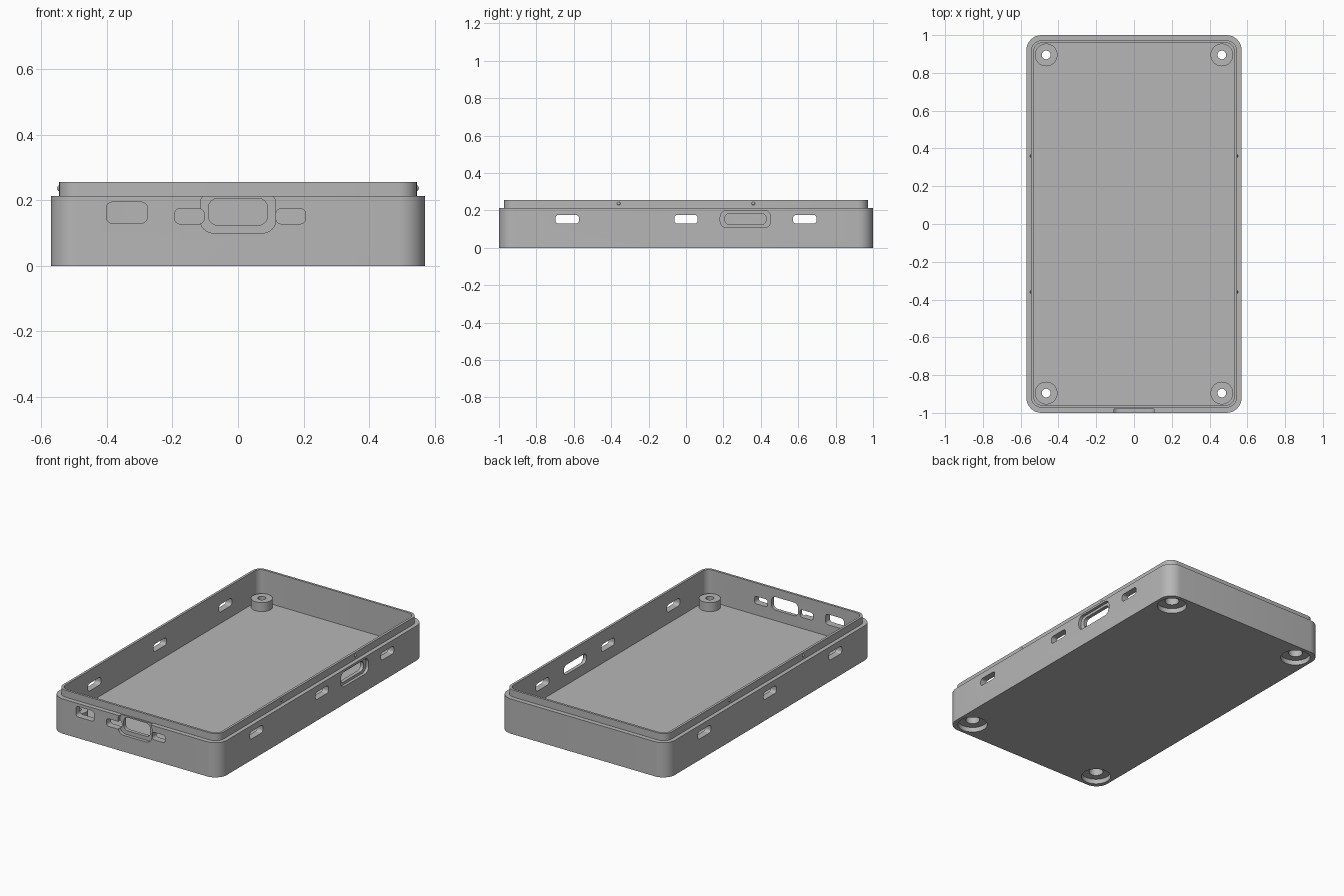
import bpy, bmesh, math
from mathutils import Matrix, Vector

old = bpy.data.objects.get("Cube")
if old:
    bpy.data.objects.remove(old, do_unlink=True)

grey = bpy.data.materials.new("plain grey")
grey.use_nodes = True
grey.diffuse_color = (0.47, 0.47, 0.47, 1)
grey.node_tree.nodes["Principled BSDF"].inputs["Base Color"].default_value = grey.diffuse_color


def rounded_loop(hx, hy, r, z, steps=8):
    """Rounded rectangle of half sizes hx, hy at height z."""
    points = []
    for k, (sx, sy) in enumerate([(1, 1), (-1, 1), (-1, -1), (1, -1)]):
        for i in range(steps + 1):
            a = math.pi / 2 * (k + i / steps)
            points.append(Vector((sx * (hx - r) + r * math.cos(a),
                                  sy * (hy - r) + r * math.sin(a), z)))
    return points


def loft(name, loops, matrix=Matrix()):
    """Skin a list of equal loops and cap both ends."""
    bm = bmesh.new()
    rings = [[bm.verts.new(matrix @ p) for p in loop] for loop in loops]
    for a, b in zip(rings, rings[1:]):
        for i in range(len(a)):
            j = (i + 1) % len(a)
            bm.faces.new((a[i], a[j], b[j], b[i]))
    bm.faces.new(rings[0][::-1])
    bm.faces.new(rings[-1])
    bmesh.ops.recalc_face_normals(bm, faces=bm.faces)
    mesh = bpy.data.meshes.new(name)
    bm.to_mesh(mesh)
    bm.free()
    mesh.materials.append(grey)
    obj = bpy.data.objects.new(name, mesh)
    bpy.context.collection.objects.link(obj)
    return obj


def cylinder(name, x, y, r, z0, z1):
    loops = [[Vector((x + r * math.cos(math.tau * i / 40), y + r * math.sin(math.tau * i / 40), z))
              for i in range(40)] for z in (z0, z1)]
    return loft(name, loops)


def wall_cutter(side, at, z0, z1, width, r, depth=(-0.1, 0.1)):
    """Rounded slot through the front, left or right wall, centred at a place along it."""
    loops = [rounded_loop(width / 2, (z1 - z0) / 2, r, d) for d in depth]
    turn = {"front": 0, "left": math.pi / 2, "right": -math.pi / 2}[side]
    spot = {"front": (at, -1), "left": (0.57, at), "right": (-0.57, at)}[side]
    matrix = (Matrix.Translation((*spot, (z0 + z1) / 2)) @ Matrix.Rotation(turn, 4, "Z")
              @ Matrix.Rotation(math.pi / 2, 4, "X"))
    return loft("cutter", loops, matrix)


def combine(target, tool, operation):
    mod = target.modifiers.new(operation.lower(), "BOOLEAN")
    mod.operation, mod.object, mod.solver = operation, tool, "EXACT"
    bpy.context.view_layer.objects.active = target
    bpy.ops.object.modifier_apply(modifier=mod.name)
    bpy.data.objects.remove(tool, do_unlink=True)


# Tray: outer wall, ledge, raised lip, cavity and floor
tray = loft("case_tray", [
    rounded_loop(0.57, 1.0, 0.08, 0),
    rounded_loop(0.57, 1.0, 0.08, 0.213),
    rounded_loop(0.545, 0.972, 0.055, 0.213),
    rounded_loop(0.545, 0.972, 0.055, 0.256),
    rounded_loop(0.53, 0.958, 0.042, 0.256),
    rounded_loop(0.53, 0.958, 0.042, 0.06)])

# Screw bosses with stepped holes from below
corners = [(x, y) for x in (-0.465, 0.465) for y in (-0.895, 0.895)]
for x, y in corners:
    combine(tray, cylinder("boss", x, y, 0.06, 0.045, 0.115), "UNION")
for x, y in corners:
    for r, z0, z1 in ((0.085, -0.05, 0.03), (0.04, -0.06, 0.08), (0.023, -0.07, 0.2)):
        combine(tray, cylinder("cutter", x, y, r, z0, z1), "DIFFERENCE")

# Vent slots along both long sides
for side in ("left", "right"):
    for y in (-0.635, 0, 0.635):
        combine(tray, wall_cutter(side, y, 0.13, 0.176, 0.125, 0.016), "DIFFERENCE")

# Port openings with shallow outer recesses, plus button slots on the front
openings = [
    ("front", 0, 0.1, 0.228, 0.23, 0.04, (-0.02, 0.1)),
    ("front", 0, 0.124, 0.205, 0.18, 0.028, (-0.1, 0.1)),
    ("front", -0.148, 0.128, 0.174, 0.09, 0.016, (-0.1, 0.1)),
    ("front", 0.161, 0.128, 0.174, 0.09, 0.016, (-0.1, 0.1)),
    ("front", -0.339, 0.13, 0.194, 0.125, 0.018, (-0.1, 0.1)),
    ("left", 0.318, 0.108, 0.2, 0.27, 0.035, (-0.018, 0.1)),
    ("left", 0.318, 0.124, 0.184, 0.22, 0.026, (-0.1, 0.1))]
for opening in openings:
    combine(tray, wall_cutter(*opening), "DIFFERENCE")

# Small snap bumps on the lip
bumps = []
for sx in (-1, 1):
    for y in (-0.36, 0.36):
        bpy.ops.mesh.primitive_uv_sphere_add(segments=16, ring_count=10, radius=0.01,
                                             location=(sx * 0.541, y, 0.237))
        bump = bpy.context.object
        bump.name = "snap_bump"
        bump.data.materials.append(grey)
        bumps.append(bump)

bpy.ops.object.select_all(action="DESELECT")
for obj in [tray] + bumps:
    obj.select_set(True)
bpy.context.view_layer.objects.active = tray
bpy.ops.object.shade_smooth_by_angle(angle=math.radians(30))
